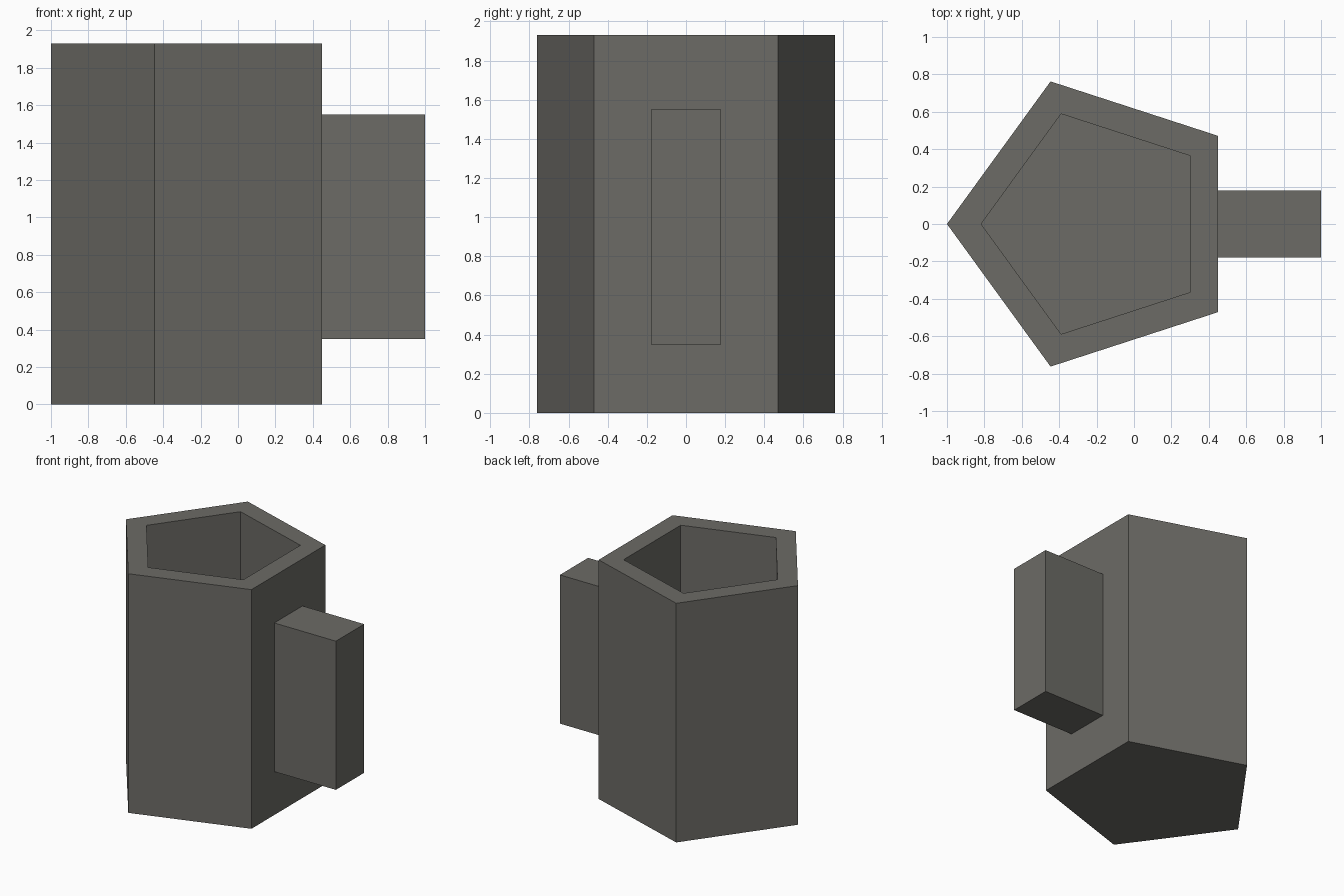
import bpy, bmesh, math

if "Cube" in bpy.data.objects:
    bpy.data.objects.remove(bpy.data.objects["Cube"])

CX, HEIGHT, FLOOR = -0.1985, 1.93, 0.15

grey = bpy.data.materials.new("warm dark grey")
grey.diffuse_color = (0.15, 0.147, 0.133, 1)
grey.use_nodes = True
grey.node_tree.nodes["Principled BSDF"].inputs["Base Color"].default_value = grey.diffuse_color


def finish(name, bm):
    bmesh.ops.recalc_face_normals(bm, faces=bm.faces)
    mesh = bpy.data.meshes.new(name)
    bm.to_mesh(mesh)
    bm.free()
    mesh.materials.append(grey)
    bpy.context.collection.objects.link(bpy.data.objects.new(name, mesh))


def pentagon(bm, radius, z):
    """Ring of five vertices with one corner pointing to -x."""
    angles = [math.pi + i * math.tau / 5 for i in range(5)]
    return [bm.verts.new((CX + radius * math.cos(a), radius * math.sin(a), z)) for a in angles]


# Hollow five-sided cup: outer wall, rim, inner wall, floor
bm = bmesh.new()
rings = [pentagon(bm, r, z) for r, z in
         ((0.8015, 0), (0.8015, HEIGHT), (0.619, HEIGHT), (0.619, FLOOR))]
for low, high in zip(rings, rings[1:]):
    for i in range(5):
        j = (i + 1) % 5
        bm.faces.new((low[i], low[j], high[j], high[i]))
bm.faces.new(rings[0])
bm.faces.new(rings[-1])
finish("cup_body", bm)

# Solid block handle on the flat +x side
bm = bmesh.new()
bmesh.ops.create_cube(bm, size=1)
bmesh.ops.scale(bm, vec=(0.55, 0.36, 1.2), verts=bm.verts)
bmesh.ops.translate(bm, vec=(0.725, 0, 0.95), verts=bm.verts)
finish("handle", bm)
